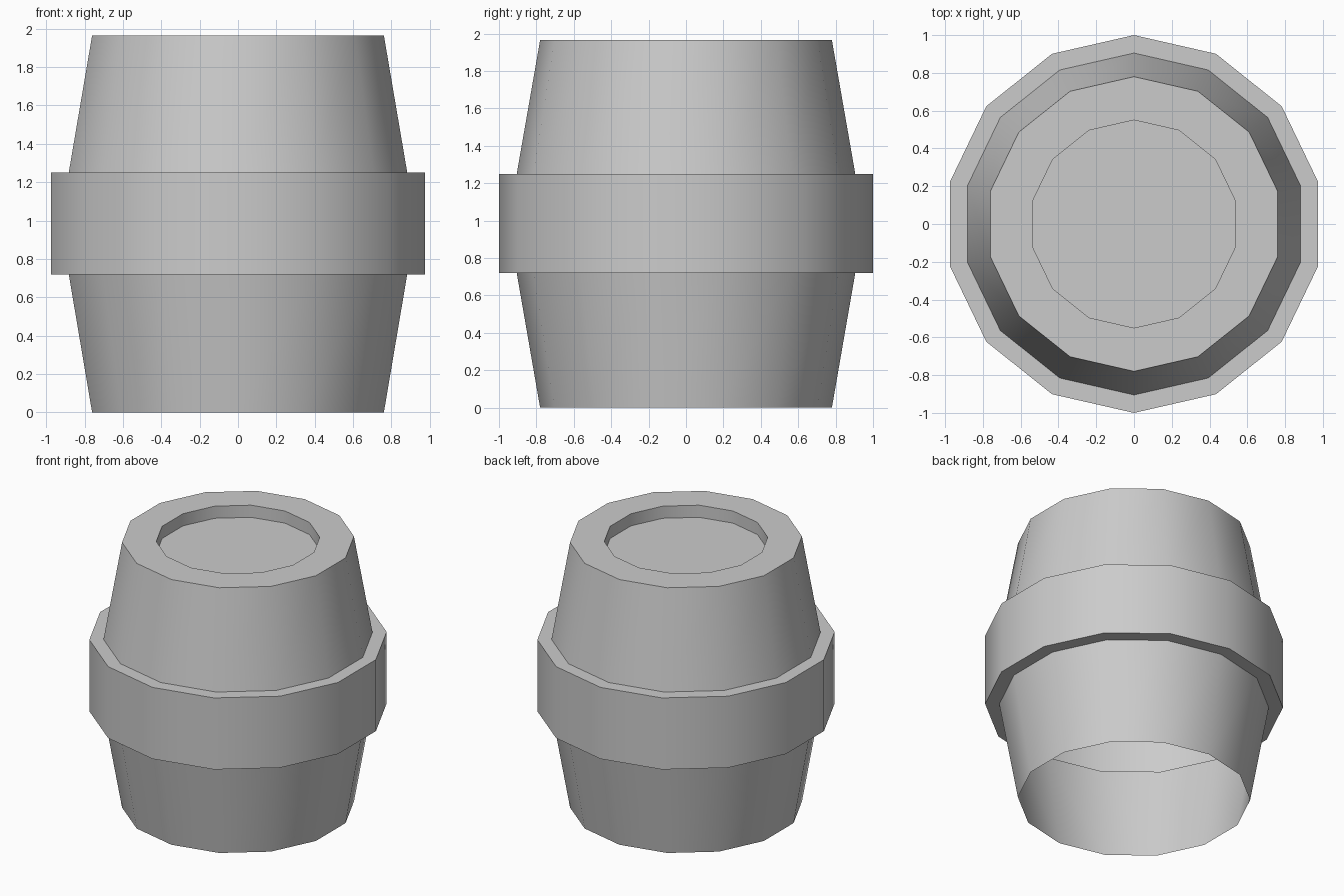
import bpy, bmesh, math

cube = bpy.data.objects.get("Cube")
if cube:
    bpy.data.objects.remove(cube, do_unlink=True)

SIDES = 14

grey = bpy.data.materials.new("plain_grey")
grey.use_nodes = True
colour = (0.6, 0.6, 0.6, 1)
grey.diffuse_color = colour
grey.node_tree.nodes["Principled BSDF"].inputs["Base Color"].default_value = colour

# Barrel shell as (radius, height): open foot, raised band, rim, recessed lid
profile = [(0.78, 0), (0.905, 0.72), (1, 0.72), (1, 1.25),
           (0.905, 1.25), (0.78, 1.965), (0.55, 1.965), (0.55, 1.875)]

bm = bmesh.new()
rings = []
for radius, height in profile:
    ring = []
    for i in range(SIDES):
        angle = math.pi / 2 + math.tau * i / SIDES
        ring.append(bm.verts.new((radius * math.cos(angle), radius * math.sin(angle), height)))
    rings.append(ring)

# Walls between neighbouring rings
for low, high in zip(rings, rings[1:]):
    for i in range(SIDES):
        j = (i + 1) % SIDES
        bm.faces.new((low[i], low[j], high[j], high[i]))

# Lid floor
bm.faces.new(rings[-1])

mesh = bpy.data.meshes.new("barrel")
bm.to_mesh(mesh)
bm.free()
mesh.materials.append(grey)
barrel = bpy.data.objects.new("barrel", mesh)
bpy.context.collection.objects.link(barrel)

# Smooth staves, sharp band and rim edges
bpy.ops.object.select_all(action="DESELECT")
barrel.select_set(True)
bpy.context.view_layer.objects.active = barrel
bpy.ops.object.shade_smooth_by_angle(angle=math.radians(30))
